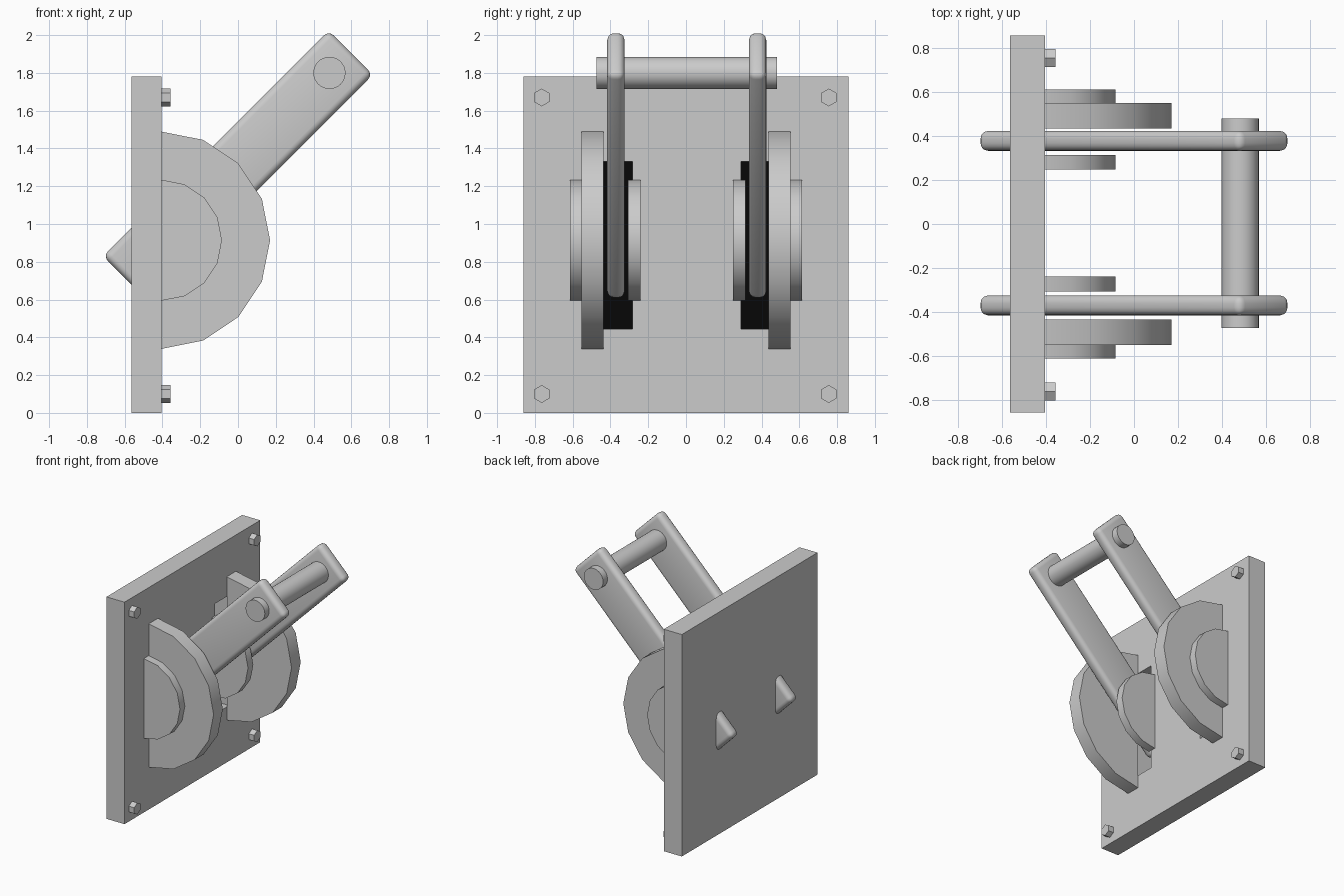
import bpy, bmesh, math
from mathutils import Matrix

cube = bpy.data.objects.get("Cube")
if cube:
    bpy.data.objects.remove(cube, do_unlink=True)


def make_material(name, value):
    mat = bpy.data.materials.new(name)
    mat.use_nodes = True
    color = (value, value, value, 1)
    mat.diffuse_color = color
    mat.node_tree.nodes["Principled BSDF"].inputs["Base Color"].default_value = color
    return mat


GREY = make_material("steel grey", 0.6)
BLACK = make_material("black", 0.002)
FACE_X = -0.405   # front surface of the wall plate
AXLE_Z = 0.914    # centre height of the half discs


def finish(name, bm, mat, smooth=False):
    bmesh.ops.recalc_face_normals(bm, faces=bm.faces)
    mesh = bpy.data.meshes.new(name)
    bm.to_mesh(mesh)
    bm.free()
    mesh.materials.append(mat)
    obj = bpy.data.objects.new(name, mesh)
    bpy.context.collection.objects.link(obj)
    if smooth:
        bpy.ops.object.select_all(action="DESELECT")
        obj.select_set(True)
        bpy.context.view_layer.objects.active = obj
        bpy.ops.object.shade_smooth_by_angle(angle=math.radians(30))
    return obj


def box(name, x, y, z, mat=GREY):
    """Box from (min, max) pairs on each axis."""
    bm = bmesh.new()
    size = [b - a for a, b in (x, y, z)]
    mid = [(a + b) / 2 for a, b in (x, y, z)]
    bmesh.ops.create_cube(bm, size=1, matrix=Matrix.Translation(mid) @ Matrix.Diagonal((*size, 1)))
    return finish(name, bm, mat)


def half_disc(name, radius, y0, y1):
    """Half of a sixteen-sided disc standing out of the plate."""
    bm = bmesh.new()
    rim = []
    for i in range(9):
        a = math.pi * (i / 8 - 0.5)
        rim.append(bm.verts.new((FACE_X + radius * math.cos(a), y0, AXLE_Z + radius * math.sin(a))))
    face = bm.faces.new(rim)
    side = bmesh.ops.extrude_face_region(bm, geom=[face])
    verts = [v for v in side["geom"] if isinstance(v, bmesh.types.BMVert)]
    bmesh.ops.translate(bm, verts=verts, vec=(0, y1 - y0, 0))
    return finish(name, bm, GREY, smooth=True)


def cylinder(name, radius, depth, sides, center, rotation, smooth):
    bm = bmesh.new()
    bmesh.ops.create_cone(bm, cap_ends=True, segments=sides, radius1=radius, radius2=radius,
                          depth=depth, matrix=Matrix.Translation(center) @ rotation)
    return finish(name, bm, GREY, smooth)


def arm(name, y):
    """Rounded bar leaning forward at 45 degrees."""
    bm = bmesh.new()
    bmesh.ops.create_cube(bm, size=1, matrix=Matrix.Diagonal((1.69, 0.092, 0.33, 1)))
    bmesh.ops.bevel(bm, geom=bm.edges[:], offset=0.036, segments=4, profile=0.5, affect="EDGES")
    bm.transform(Matrix.Translation((0, y, 1.31)) @ Matrix.Rotation(-math.pi / 4, 4, "Y"))
    return finish(name, bm, GREY, smooth=True)


# Wall plate
plate = box("wall_plate", (-0.565, FACE_X), (-0.86, 0.86), (0, 1.78))

for side, label in ((1, "left"), (-1, "right")):
    # Blind slot behind each arm, with a black floor
    shift = 0.004
    slot_y = sorted((side * 0.286 + shift, side * 0.462 + shift))
    cutter = box(label + "_slot_cutter", (-0.555, -0.3), slot_y, (0.445, 1.33))
    cutter.hide_render = True
    cutter.hide_viewport = True
    cut = plate.modifiers.new(label + "_slot", "BOOLEAN")
    cut.operation = "DIFFERENCE"
    cut.solver = "EXACT"
    cut.object = cutter
    box(label + "_slot_floor", (-0.558, -0.55), slot_y, (0.445, 1.33), BLACK)

    # Half discs either side of the arm
    half_disc(label + "_large_disc", 0.575, side * 0.436, side * 0.552)
    half_disc(label + "_outer_disc", 0.32, side * 0.552, side * 0.614)
    half_disc(label + "_inner_disc", 0.32, side * 0.244 + shift, side * 0.311 + shift)

    arm(label + "_arm", side * 0.375 + shift)

    # Hexagonal bolts
    for z, level in ((0.1, "lower"), (1.67, "upper")):
        turn = Matrix.Rotation(math.pi / 2, 4, "Y") @ Matrix.Rotation(math.pi / 2, 4, "Z")
        cylinder(f"{label}_{level}_bolt", 0.047, 0.055, 6,
                 (FACE_X + 0.0195, side * 0.76 - shift, z), turn, False)

# Rod joining the arms
cylinder("cross_rod", 0.085, 0.954, 32, (0.484, 0.004, 1.8),
         Matrix.Rotation(math.pi / 2, 4, "X"), True)
